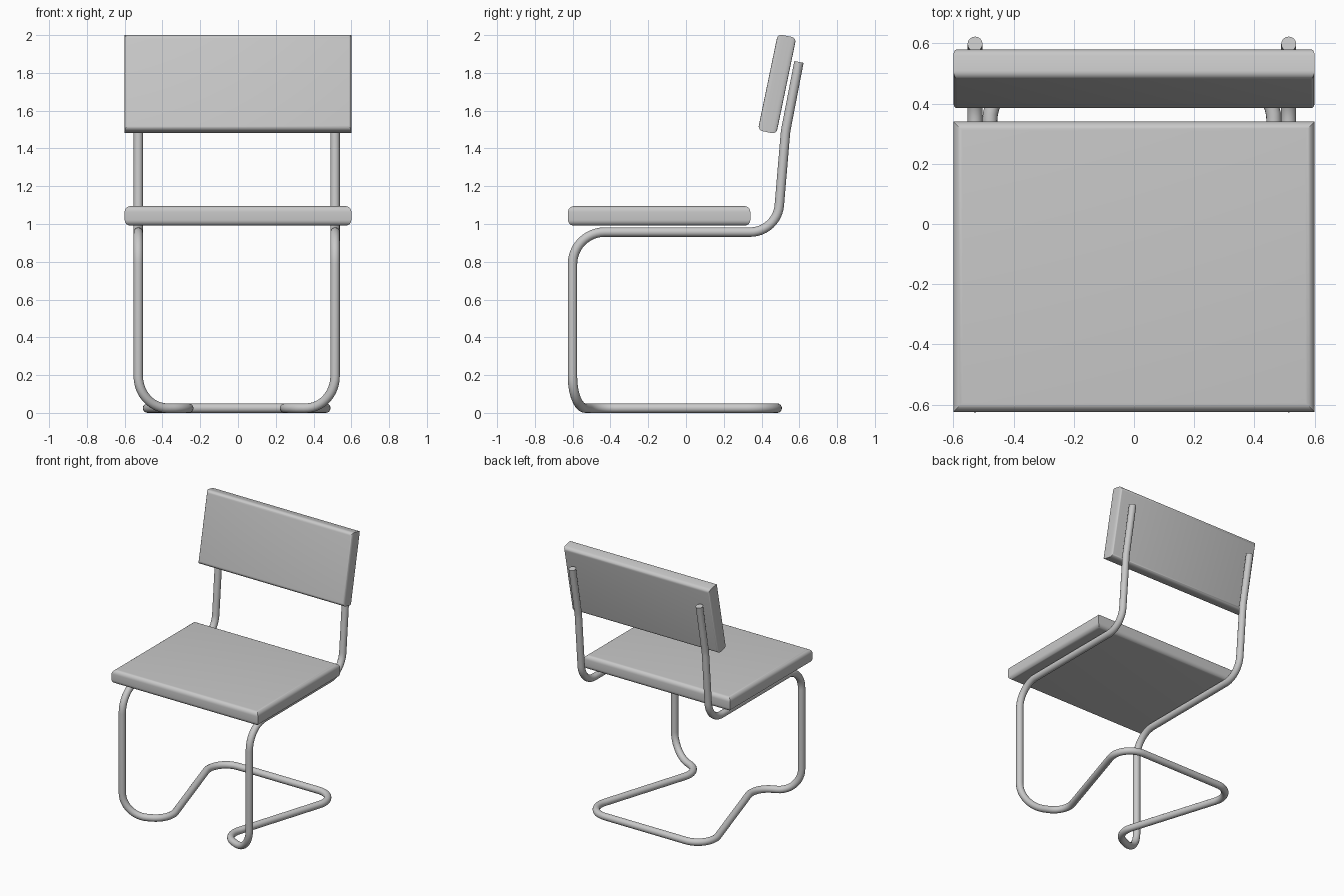
import bpy, bmesh, math
from mathutils import Vector, Matrix

if "Cube" in bpy.data.objects:
    bpy.data.objects.remove(bpy.data.objects["Cube"], do_unlink=True)

# Single plain grey finish
grey = bpy.data.materials.new("light_grey")
grey.use_nodes = True
colour = (0.58, 0.58, 0.58, 1)
grey.diffuse_color = colour
grey.node_tree.nodes["Principled BSDF"].inputs["Base Color"].default_value = colour


def add_object(name, mesh):
    ob = bpy.data.objects.new(name, mesh)
    bpy.context.collection.objects.link(ob)
    mesh.materials.clear()
    mesh.materials.append(grey)
    bpy.ops.object.select_all(action='DESELECT')
    ob.select_set(True)
    bpy.context.view_layer.objects.active = ob
    bpy.ops.object.shade_smooth_by_angle(angle=math.radians(30))
    return ob


def cushion(name, size, centre, bevel, squash=1.0, tilt=0.0):
    """Slab with rounded top and bottom rims and mitred corners."""
    bm = bmesh.new()
    bmesh.ops.create_cube(bm, size=1)
    bmesh.ops.scale(bm, vec=(size[0] / squash, size[1], size[2]), verts=bm.verts)
    # the four edges along the thickness stay sharp
    thin = min(range(3), key=lambda i: size[i])
    rims = [e for e in bm.edges
            if abs((e.verts[0].co - e.verts[1].co)[thin]) < 1e-5]
    bmesh.ops.bevel(bm, geom=rims, offset=bevel, segments=6, profile=0.5,
                    affect='EDGES', clamp_overlap=True)
    bmesh.ops.scale(bm, vec=(squash, 1, 1), verts=bm.verts)
    bmesh.ops.rotate(bm, cent=(0, 0, 0), verts=bm.verts,
                     matrix=Matrix.Rotation(tilt, 3, 'X'))
    bmesh.ops.translate(bm, vec=centre, verts=bm.verts)
    bmesh.ops.recalc_face_normals(bm, faces=bm.faces)
    mesh = bpy.data.meshes.new(name)
    bm.to_mesh(mesh)
    bm.free()
    return add_object(name, mesh)


def fillet(points, radii, steps=12):
    """Round each inner corner of a 3D path with an arc."""
    path = [points[0]]
    for prev, p, nxt, r in zip(points, points[1:], points[2:], radii[1:]):
        a, b = (prev - p).normalized(), (nxt - p).normalized()
        half = a.angle(b) / 2
        centre = p + (a + b).normalized() * (r / math.sin(half))
        start = p + a * (r / math.tan(half)) - centre
        axis = start.cross(p + b * (r / math.tan(half)) - centre).normalized()
        sweep = math.pi - 2 * half
        path += [centre + Matrix.Rotation(sweep * i / steps, 3, axis) @ start
                 for i in range(steps + 1)]
    return path + [points[-1]]


# Seat and tilted backrest
cushion("seat", (1.2, 0.965, 0.103), (0, -0.142, 1.043), 0.03)
cushion("backrest", (1.2, 0.1, 0.52), (0, 0.482, 1.741), 0.025,
        squash=0.5, tilt=-math.radians(11.7))

# Frame: one bent tube, described for one side as (x, y, z, bend radius)
TUBE = 0.025
half_frame = [
    (0.521, 0.598, 1.858, 0),        # top end behind the backrest
    (0.521, 0.527, 1.49, 0.35),      # kink below the backrest
    (0.521, 0.482, 0.957, 0.155),    # back of the seat rail
    (0.521, -0.601, 0.957, 0.17),    # front of the seat rail
    (0.521, -0.601, TUBE, 0.17),     # foot of the front leg
    (0.222, -0.47, TUBE, 0.14),      # inward turn on the floor
    (0.523, 0.483, TUBE, 0.14),      # rear floor corner
]
full = half_frame + [(-x, y, z, r) for x, y, z, r in reversed(half_frame)]
path = fillet([Vector(p[:3]) for p in full], [p[3] for p in full])

curve = bpy.data.curves.new("frame_path", 'CURVE')
curve.dimensions = '3D'
curve.bevel_depth = TUBE
curve.bevel_resolution = 6
curve.use_fill_caps = True
spline = curve.splines.new('POLY')
spline.points.add(len(path) - 1)
for point, co in zip(spline.points, path):
    point.co = (co.x - 0.007, co.y, co.z, 1)

# Turn the swept tube into a mesh
temp = bpy.data.objects.new("frame_path", curve)
bpy.context.collection.objects.link(temp)
bpy.context.view_layer.update()
deps = bpy.context.evaluated_depsgraph_get()
tube = bpy.data.meshes.new_from_object(temp.evaluated_get(deps))
bpy.data.objects.remove(temp, do_unlink=True)
add_object("tubular_frame", tube)
